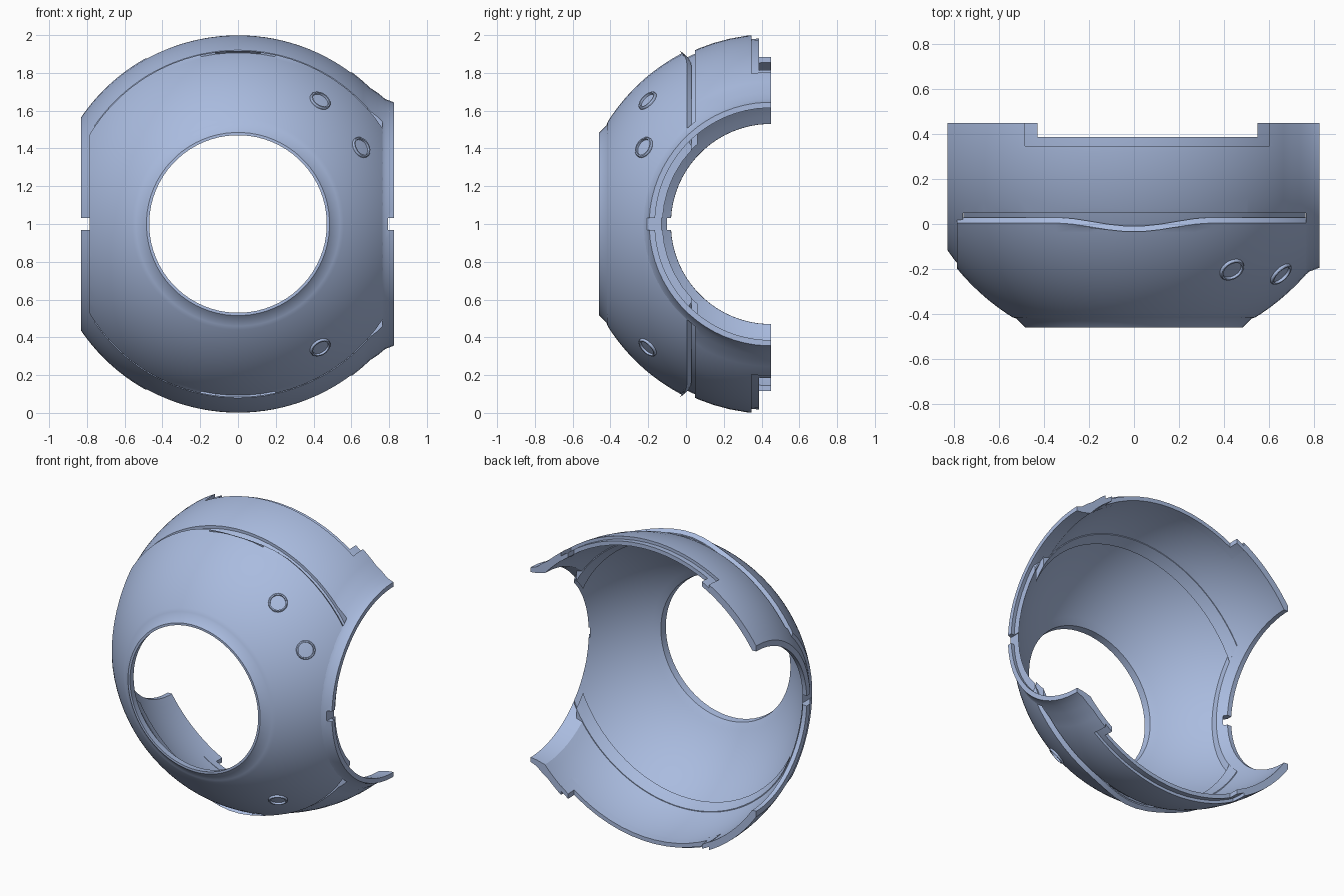
import bpy, bmesh, math
from mathutils import Vector

if "Cube" in bpy.data.objects:
    bpy.data.objects.remove(bpy.data.objects["Cube"])

CY = 0.45                                  # sphere centre is (0, CY, 1)
CENTRE = Vector((0, CY, 1))

mat = bpy.data.materials.new("soft_blue")
mat.diffuse_color = (0.40, 0.50, 0.74, 1)
mat.use_nodes = True
mat.node_tree.nodes["Principled BSDF"].inputs["Base Color"].default_value = mat.diffuse_color


def make_object(name, bm):
    bmesh.ops.recalc_face_normals(bm, faces=bm.faces[:])
    me = bpy.data.meshes.new(name)
    bm.to_mesh(me)
    bm.free()
    ob = bpy.data.objects.new(name, me)
    bpy.context.collection.objects.link(ob)
    me.materials.append(mat)
    return ob


def lathe(name, profile, axis, segs=72, shape=None):
    """Revolve a closed (along, radius) profile round the sphere's x or y axis."""
    bm = bmesh.new()
    rings = []
    for i in range(segs):
        a = 2 * math.pi * (i + 0.5) / segs
        c, s = math.cos(a), math.sin(a)
        ring = []
        for t, r in profile:
            co = Vector((r * c, t, 1 + r * s)) if axis == 'Y' else Vector((t, CY + r * c, 1 + r * s))
            ring.append(bm.verts.new(shape(co) if shape else co))
        rings.append(ring)
    n = len(profile)
    for i in range(segs):
        p, q = rings[i], rings[(i + 1) % segs]
        for j in range(n):
            k = (j + 1) % n
            bm.faces.new((p[j], p[k], q[k], q[j]))
    return make_object(name, bm)


def arc(radius, t0, t1, centre, n=24):
    """Points on the sphere section, evenly spaced by angle."""
    a0, a1 = math.asin((t0 - centre) / radius), math.asin((t1 - centre) / radius)
    return [(centre + radius * math.sin(a0 + (a1 - a0) * i / n),
             radius * math.cos(a0 + (a1 - a0) * i / n)) for i in range(n + 1)]


def cut(ob, op, x, y, z=(-1, 3)):
    """Apply a boolean with a box given by its x, y and z ranges."""
    bm = bmesh.new()
    bmesh.ops.create_cube(bm, size=1)
    for v in bm.verts:
        v.co = [r[0] if c < 0 else r[1] for c, r in zip(v.co, (x, y, z))]
    box = make_object("cutter", bm)
    box.hide_render = True
    mod = ob.modifiers.new("cut", 'BOOLEAN')
    mod.operation, mod.solver, mod.object = op, 'EXACT', box
    bpy.context.view_layer.objects.active = ob
    bpy.ops.object.modifier_apply(modifier=mod.name)
    bpy.data.objects.remove(box)


def finish(ob, angle=28):
    bpy.ops.object.select_all(action='DESELECT')
    ob.select_set(True)
    bpy.context.view_layer.objects.active = ob
    bpy.ops.object.shade_smooth_by_angle(angle=math.radians(angle))


def slots(ob):
    # narrow gap in each side rim
    for x in ((-1, -0.785), (0.795, 1)):
        cut(ob, 'DIFFERENCE', x, (-0.3, 0.3), (0.967, 1.033))


# Front shell: dome with a round opening, flat sides and a dipped rear edge
def dip(co):
    if co.y > 0 and abs(co.x) < 0.36:
        co.y -= 0.02 * (1 + math.cos(math.pi * co.x / 0.36))
    return co


front = lathe("front_shell",
              arc(1.02, 0.005, -0.415, CY)
              + [(-0.42, 0.525), (-0.46, 0.485), (-0.46, 0.47), (-0.415, 0.475)]
              + arc(0.985, -0.40, 0.03, CY) + [(0.03, 0.90)],
              'Y', shape=dip)
cut(front, 'INTERSECT', (-0.787, 0.80), (-1, 1))
slots(front)
finish(front)

# Rear shell: dome turned round the side axis, flared on the right
rear = lathe("rear_shell",
             arc(1.005, -0.83, 0.70, 0, 36)
             + [(0.74, 0.695), (0.78, 0.662), (0.825, 0.645), (0.825, 0.615), (0.78, 0.62)]
             + arc(0.96, 0.72, -0.80, 0, 36) + [(-0.83, 0.53)],
             'X')
cut(rear, 'INTERSECT', (-1, 1), (-1, CY))
cut(rear, 'DIFFERENCE', (-0.76, 0.765), (-1, 0.048))
cut(rear, 'DIFFERENCE', (-0.485, 0.602), (0.347, 1))
slots(rear)
finish(rear)

# Recessed lip bridging the seam between both shells
seam = lathe("seam_lip", arc(0.988, -0.01, 0.06, CY, 4) + arc(0.955, 0.06, -0.01, CY, 4), 'Y')
cut(seam, 'INTERSECT', (-0.757, 0.762), (-1, 1))
finish(seam)

# Thin rear lip with a tab at each end, top and bottom
lip = lathe("rear_lip", arc(0.985, 0.335, 0.449, CY, 4) + arc(0.958, 0.449, 0.335, CY, 4), 'Y')
cut(lip, 'INTERSECT', (-0.488, 0.604), (-1, 1))
cut(lip, 'DIFFERENCE', (-0.43, 0.55), (0.386, 1))
finish(lip)

# Small round button rims standing on the front shell
for i, d in enumerate(((0.44, -0.66, 0.66), (0.66, -0.68, 0.41), (0.44, -0.66, -0.66))):
    normal = Vector(d).normalized()
    rot = normal.to_track_quat('Z', 'Y')
    bm = bmesh.new()
    section = ((0.060, 1.00), (0.058, 1.026), (0.054, 1.031), (0.047, 1.031), (0.044, 1.00))
    rings = []
    for s in range(24):
        a = 2 * math.pi * s / 24
        rings.append([bm.verts.new(CENTRE + rot @ Vector((r * math.cos(a), r * math.sin(a), h)))
                      for r, h in section])
    for s in range(24):
        p, q = rings[s], rings[(s + 1) % 24]
        for j in range(5):
            k = (j + 1) % 5
            bm.faces.new((p[j], p[k], q[k], q[j]))
    finish(make_object(f"button_rim_{i + 1}", bm))
